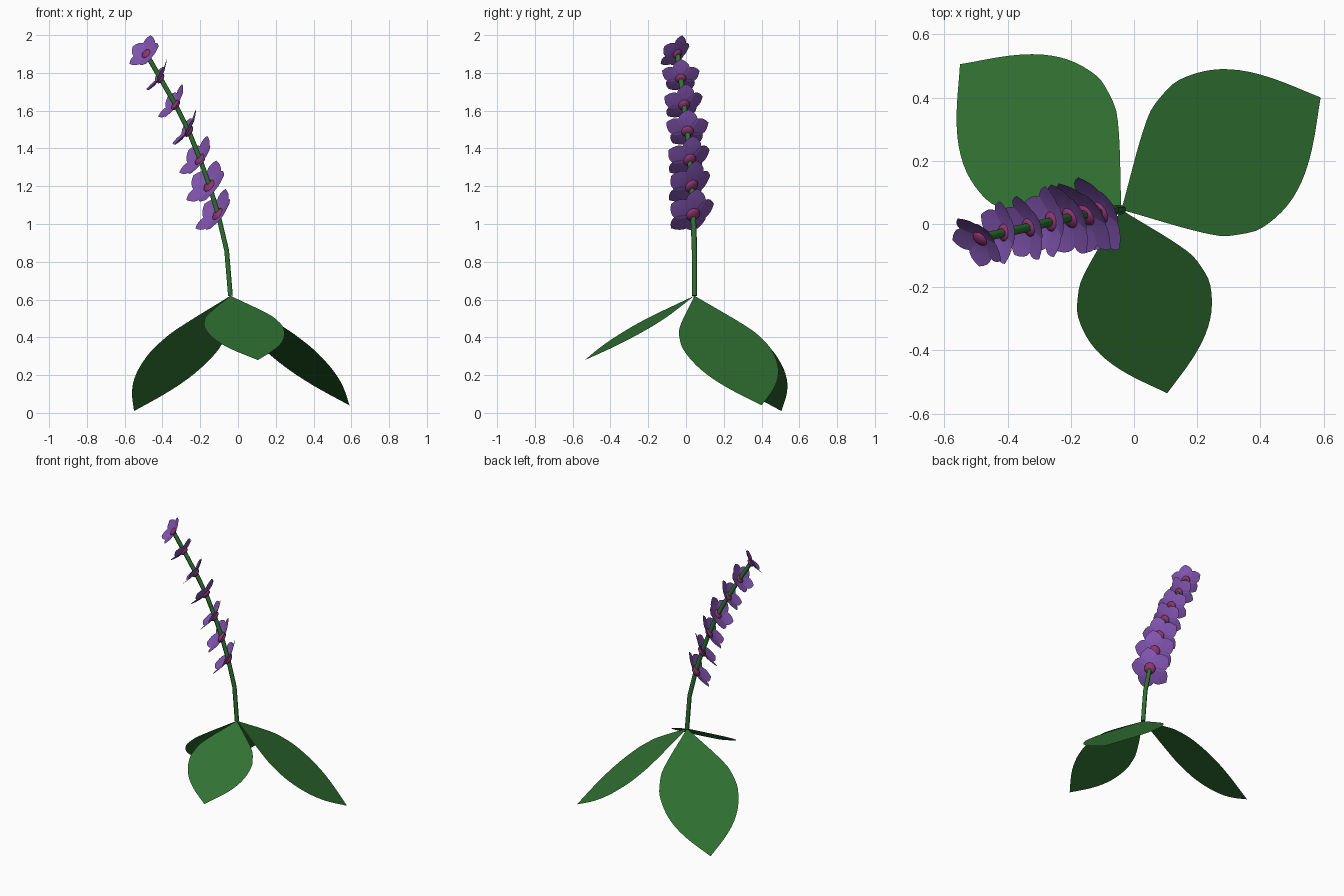
import bpy, bmesh, math
from mathutils import Vector, Matrix

if "Cube" in bpy.data.objects:
    bpy.data.objects.remove(bpy.data.objects["Cube"])


def material(name, rgb):
    m = bpy.data.materials.new(name)
    m.use_nodes = True
    m.diffuse_color = (*rgb, 1)
    m.node_tree.nodes["Principled BSDF"].inputs["Base Color"].default_value = (*rgb, 1)
    return m


GREEN = material("leaf green", (0.03, 0.165, 0.032))
PURPLE = material("petal purple", (0.22, 0.09, 0.43))
MAGENTA = material("centre magenta", (0.27, 0.035, 0.17))


def make_object(name, bm, mat, smooth=True):
    mesh = bpy.data.meshes.new(name)
    bm.to_mesh(mesh)
    bm.free()
    mesh.materials.append(mat)
    for p in mesh.polygons:
        p.use_smooth = smooth
    obj = bpy.data.objects.new(name, mesh)
    bpy.context.collection.objects.link(obj)
    return obj


def bezier(pts, t):
    while len(pts) > 1:
        pts = [a.lerp(b, t) for a, b in zip(pts, pts[1:])]
    return pts[0]


BASE = Vector((-0.04, 0.045, 0.62))

# Leaves: flat blades, outline mirrored about the midrib
OUTLINE = [(0, 0), (0.3, 0.8), (0.42, 0.96), (0.5, 1), (0.635, 0.925),
           (0.75, 0.75), (0.86, 0.47), (1, 0)]


def half_width(t):
    # smooth interpolation through the outline points
    pts = OUTLINE
    slopes = [(pts[min(i + 1, len(pts) - 1)][1] - pts[max(i - 1, 0)][1]) /
              (pts[min(i + 1, len(pts) - 1)][0] - pts[max(i - 1, 0)][0]) for i in range(len(pts))]
    for (a, b, ma, mb) in zip(pts, pts[1:], slopes, slopes[1:]):
        if t <= b[0] + 1e-9:
            h = b[0] - a[0]
            s = (t - a[0]) / h
            return ((2*s**3 - 3*s*s + 1) * a[1] + (s**3 - 2*s*s + s) * h * ma
                    + (3*s*s - 2*s**3) * b[1] + (s**3 - s*s) * h * mb)
    return 0


def leaf(name, tip, width, steps=28):
    axis = Vector(tip) - BASE
    side = Vector((0, 0, 1)).cross(axis).normalized()
    bm = bmesh.new()
    rows = []
    for i in range(steps + 1):
        t = i / steps
        mid = BASE + axis * t
        w = side * max(half_width(t) * width, 0.0005)
        rows.append([bm.verts.new(mid - w), bm.verts.new(mid + w)])
    for a, b in zip(rows, rows[1:]):
        bm.faces.new((a[0], b[0], b[1], a[1]))
    make_object(name, bm, GREEN, smooth=False)


leaf("front_leaf", (0.105, -0.535, 0.28), 0.215)
leaf("left_leaf", (0.59, 0.40, 0.04), 0.268)
leaf("right_leaf", (-0.55, 0.505, 0.01), 0.262)

# Stem: leaning tube
STEM = [(-0.04, 0.045, 0.62), (-0.06, 0.045, 0.86), (-0.105, 0.038, 1.05), (-0.15, 0.03, 1.2),
        (-0.2, 0.02, 1.34), (-0.26, 0.008, 1.49), (-0.33, -0.01, 1.63),
        (-0.41, -0.027, 1.77), (-0.485, -0.045, 1.9)]
curve = bpy.data.curves.new("stem", "CURVE")
curve.dimensions = "3D"
curve.bevel_depth = 0.0145
curve.bevel_resolution = 1
curve.use_fill_caps = True
spline = curve.splines.new("POLY")
spline.points.add(len(STEM) - 1)
for point, co in zip(spline.points, STEM):
    point.co = (*co, 1)
curve.materials.append(GREEN)
bpy.context.collection.objects.link(bpy.data.objects.new("stem", curve))


# Flowers: five pointed petals in a shallow cup around a flattened centre
def flower_matrix(centre, normal):
    n = Vector(normal).normalized()
    up = (Vector((0, 0, 1)) - n * n.z).normalized()
    rot = Matrix((up, n.cross(up), n)).transposed().to_4x4()
    return Matrix.Translation(centre) @ rot


def flower(index, centre, normal, radius):
    place = flower_matrix(centre, normal)
    bm = bmesh.new()
    steps = 8
    for k in range(5):
        turn = Matrix.Rotation(k * math.tau / 5, 4, "Z")
        rows = []
        for i in range(steps + 1):
            t = i / steps
            edge = bezier([Vector((0.05, 0.05)), Vector((0.45, 0.62)),
                           Vector((0.8, 0.5)), Vector((1, 0.004))], t)
            r = edge.x
            drop = -0.27 * r ** 1.6
            rows.append([bm.verts.new(turn @ (Vector((r, s * edge.y, drop - 0.06 * abs(s) * edge.y))
                                              * radius)) for s in (-1, 0, 1)])
        for a, b in zip(rows, rows[1:]):
            for j in range(2):
                bm.faces.new((a[j], b[j], b[j + 1], a[j + 1]))
    bm.transform(place)
    make_object(f"flower_petals_{index}", bm, PURPLE)

    bm = bmesh.new()
    bmesh.ops.create_uvsphere(bm, u_segments=16, v_segments=8, radius=radius * 0.28)
    bm.transform(place @ Matrix.Diagonal((1, 1, 0.5, 1)))
    make_object(f"flower_centre_{index}", bm, MAGENTA)


FACING = [0.42, 0.52, 0.38, 0.1, 0.28, 0.06, 0.6]
SIZES = [0.138, 0.138, 0.128, 0.118, 0.112, 0.104, 0.1]
for i, (centre, ny, size) in enumerate(zip(STEM[2:], FACING, SIZES)):
    flower(i + 1, centre, (math.sqrt(0.7 - ny * ny), ny, -0.55), size)
